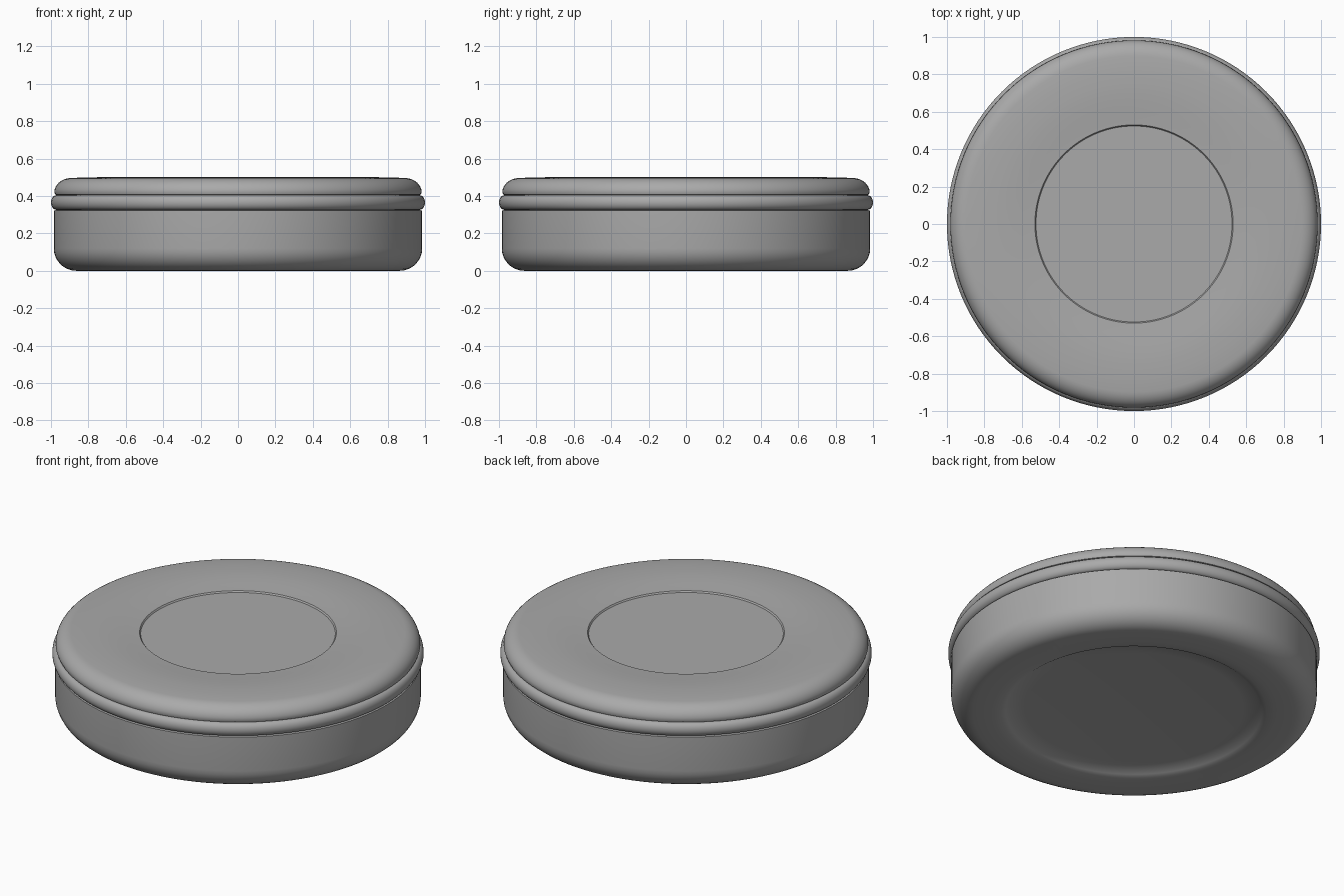
import bpy, bmesh, math

if "Cube" in bpy.data.objects:
    bpy.data.objects.remove(bpy.data.objects["Cube"])

SEGMENTS = 128

grey = bpy.data.materials.new("satin grey")
grey.diffuse_color = (0.4, 0.4, 0.4, 1)
grey.use_nodes = True
grey.node_tree.nodes["Principled BSDF"].inputs["Base Color"].default_value = grey.diffuse_color


def arc(r, z, radius_r, radius_z, start, end, steps=8):
    """Points of an elliptical arc in the (radius, height) plane."""
    points = []
    for i in range(steps + 1):
        a = math.radians(start + (end - start) * i / steps)
        points.append((r + radius_r * math.cos(a), z + radius_z * math.sin(a)))
    return points


def lathe(name, profile):
    """Spin a (radius, height) profile around the z axis."""
    bm = bmesh.new()
    verts = [bm.verts.new((r, 0, z)) for r, z in profile]
    edges = [bm.edges.new(pair) for pair in zip(verts, verts[1:])]
    bmesh.ops.spin(bm, geom=verts + edges, cent=(0, 0, 0), axis=(0, 0, 1),
                   angle=math.tau, steps=SEGMENTS, use_merge=True)
    bmesh.ops.remove_doubles(bm, verts=bm.verts, dist=1e-5)
    bmesh.ops.recalc_face_normals(bm, faces=bm.faces)
    mesh = bpy.data.meshes.new(name)
    bm.to_mesh(mesh)
    bm.free()
    mesh.materials.append(grey)
    obj = bpy.data.objects.new(name, mesh)
    bpy.context.collection.objects.link(obj)
    bpy.ops.object.select_all(action='DESELECT')
    obj.select_set(True)
    bpy.context.view_layer.objects.active = obj
    bpy.ops.object.shade_smooth_by_angle(angle=math.radians(35))
    return obj


# Body: shallow domed recess underneath, rounded foot, straight wall
dome = [(0.67 * i / 8, 0.045 - 0.02 * (i / 8) ** 2) for i in range(9)]
foot = [(0.69, 0.012), (0.715, 0.004), (0.76, 0.0)]
body = dome + foot + arc(0.865, 0.12, 0.12, 0.12, -90, 0) + [(0.985, 0.322), (0.96, 0.326), (0, 0.326)]
lathe("body", body)

# Rolled band around the rim of the lid
band = [(0, 0.325), (0.965, 0.325)] + arc(0.97, 0.365, 0.03, 0.039, -85, 85, 12) + [(0.965, 0.404), (0, 0.404)]
lathe("lid_band", band)

# Lid top: rounded shoulder, soft crown dipping towards the centre
crown = [(0.75, 0.5), (0.70, 0.4985), (0.65, 0.4955), (0.60, 0.4915), (0.56, 0.488), (0.53, 0.486)]
lid = ([(0, 0.403), (0.965, 0.403), (0.978, 0.408)]
       + arc(0.89, 0.42, 0.092, 0.076, 0, 85) + [(0.82, 0.499)] + crown
       + [(0.524, 0.478), (0, 0.478)])
lathe("lid_top", lid)
